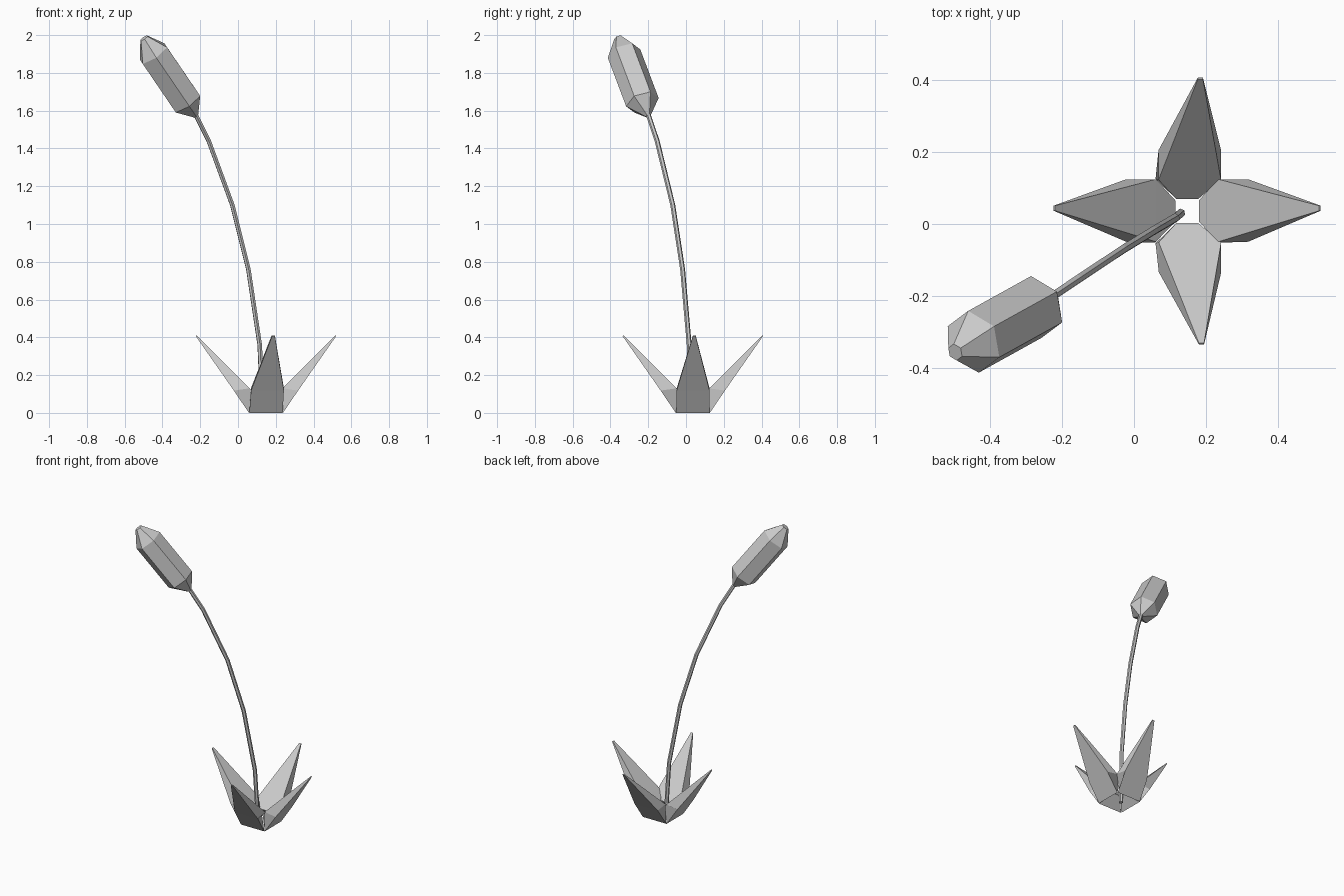
import bpy
from mathutils import Vector

if "Cube" in bpy.data.objects:
    bpy.data.objects.remove(bpy.data.objects["Cube"])


def loft(name, rings):
    """Skin a list of equal-length vertex rings and cap both ends."""
    n = len(rings[0])
    verts = [tuple(p) for ring in rings for p in ring]
    faces = [tuple(range(n))[::-1], tuple(range(len(verts) - n, len(verts)))]
    for r in range(len(rings) - 1):
        for i in range(n):
            j = (i + 1) % n
            faces.append((r * n + i, r * n + j, (r + 1) * n + j, (r + 1) * n + i))
    mesh = bpy.data.meshes.new(name)
    mesh.from_pydata(verts, [], faces)
    import bmesh
    bm = bmesh.new()
    bm.from_mesh(mesh)
    bmesh.ops.recalc_face_normals(bm, faces=bm.faces)
    bm.to_mesh(mesh)
    bm.free()
    obj = bpy.data.objects.new(name, mesh)
    bpy.context.collection.objects.link(obj)
    return obj


def hex_ring(centre, axis, radius):
    """Six points around the centre, square to the axis."""
    from math import cos, sin, pi
    d = axis.normalized()
    u = Vector((-0.16, 0.95, 0.24))
    u = (u - d * u.dot(d)).normalized()
    v = d.cross(u)
    return [centre + (u * cos(k * pi / 3) + v * sin(k * pi / 3)) * radius for k in range(6)]


# curved stem
path = [Vector(p) for p in [(0.13, 0.03, 0.01), (0.115, 0.017, 0.36), (0.055, -0.018, 0.76),
                            (-0.03, -0.07, 1.10), (-0.155, -0.153, 1.44), (-0.225, -0.2, 1.58)]]
last = len(path) - 1
loft("stem", [hex_ring(p, path[min(i + 1, last)] - path[max(i - 1, 0)], 0.013)
              for i, p in enumerate(path)])

# six-sided bud
axis = Vector((-0.175, -0.096, 0.257))
bud = [((-0.222, -0.2, 1.572), 0.014), ((-0.272, -0.231, 1.645), 0.09),
       ((-0.447, -0.328, 1.902), 0.09), ((-0.498, -0.357, 1.984), 0.024)]
loft("bud", [hex_ring(Vector(c), axis, r) for c, r in bud])

# four thick pointed leaves: (inner dist, z, half width), (outer dist, z, half width), share of skew
sections = [((0.033, 0.075, 0.03), (0.09, 0.0, 0.088), 0.0),
            ((0.087, 0.13, 0.087), (0.17, 0.118, 0.087), 0.2),
            ((0.368, 0.411, 0.007), (0.372, 0.407, 0.007), 1.0)]
for name, (dx, dy), skew in [("right_leaf", (1, 0), 0.008), ("left_leaf", (-1, 0), 0.008),
                             ("back_leaf", (0, 1), 0.037), ("front_leaf", (0, -1), 0.04)]:
    out, side = Vector((dx, dy, 0)), Vector((abs(dy), abs(dx), 0))
    rings = []
    for (di, zi, wi), (do, zo, wo), share in sections:
        rings.append([Vector((0.148, 0.036, z)) + out * d + side * (w + skew * share)
                      for d, z, w in [(di, zi, -wi), (di, zi, wi), (do, zo, wo), (do, zo, -wo)]])
    loft(name, rings)
